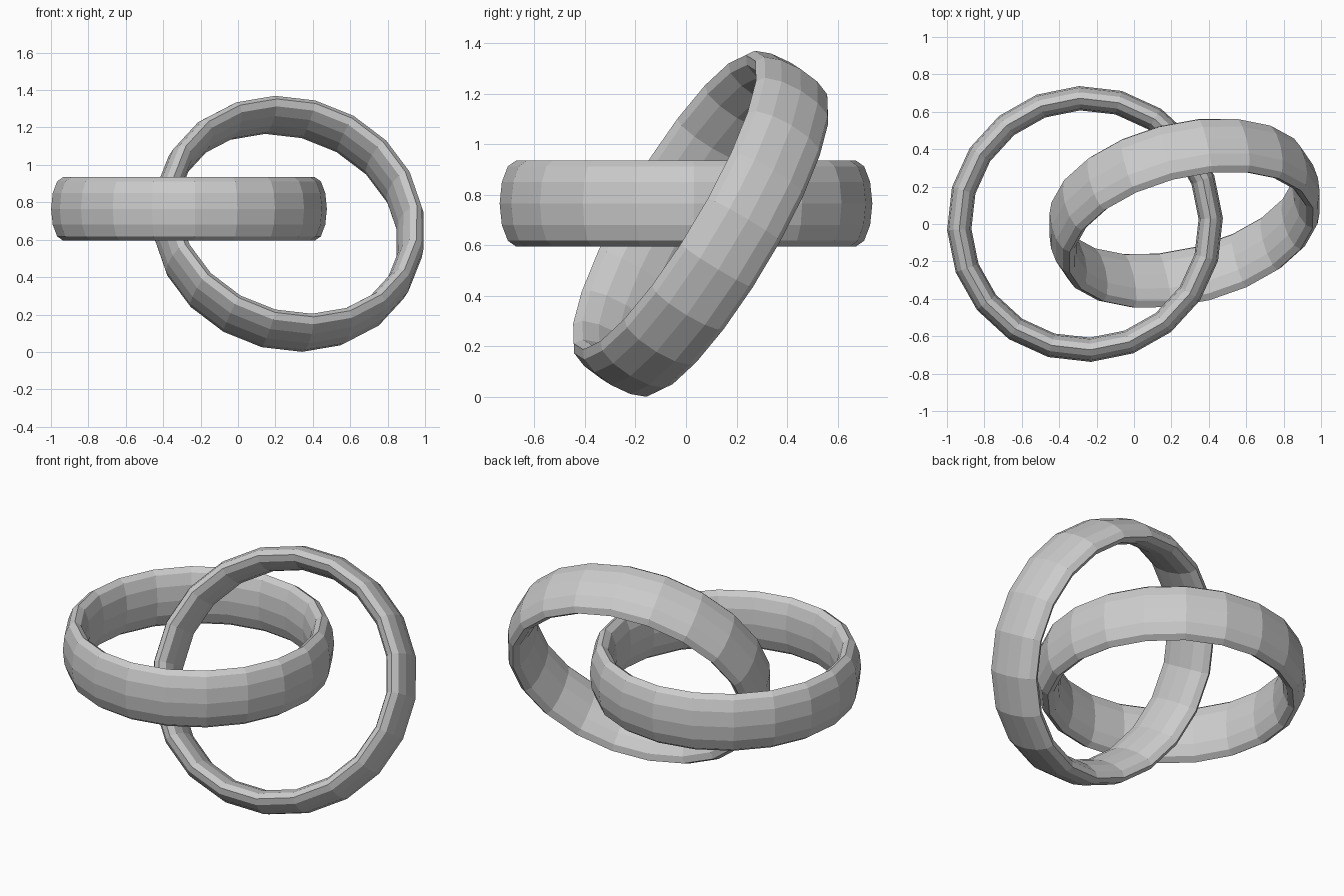
import bpy
from math import radians
from mathutils import Matrix, Vector

if "Cube" in bpy.data.objects:
    bpy.data.objects.remove(bpy.data.objects["Cube"])

MAJOR, MINOR, HALF_HEIGHT = 0.673, 0.065, 0.17


def add_band(name, centre, normal, phase):
    """Flat-faced ring with a tall elliptical section, facing along normal."""
    bpy.ops.mesh.primitive_torus_add(major_segments=20, minor_segments=12,
                                     major_radius=MAJOR, minor_radius=MINOR)
    ring = bpy.context.object
    ring.name = name
    n = Vector(normal).normalized()
    e1 = Vector((0, 0, 1)).cross(n)
    e1 = e1.normalized() if e1.length > 1e-4 else Vector((1, 0, 0))
    e2 = n.cross(e1)
    tilt = Matrix((e1, e2, n)).transposed().to_4x4()
    stretch = Matrix.Diagonal((1, 1, HALF_HEIGHT / MINOR, 1))
    spin = Matrix.Rotation(radians(phase), 4, 'Z')
    ring.data.transform(tilt @ spin @ stretch)
    ring.location = centre
    bpy.ops.object.shade_flat()
    return ring


# Level ring
add_band("level_ring", (-0.262, 0.0, 0.765), (0, 0, 1), 2.5)
# Tilted ring linked through it
add_band("tilted_ring", (0.27, 0.058, 0.685), (0.21, -0.84, 0.5), 1.5)
